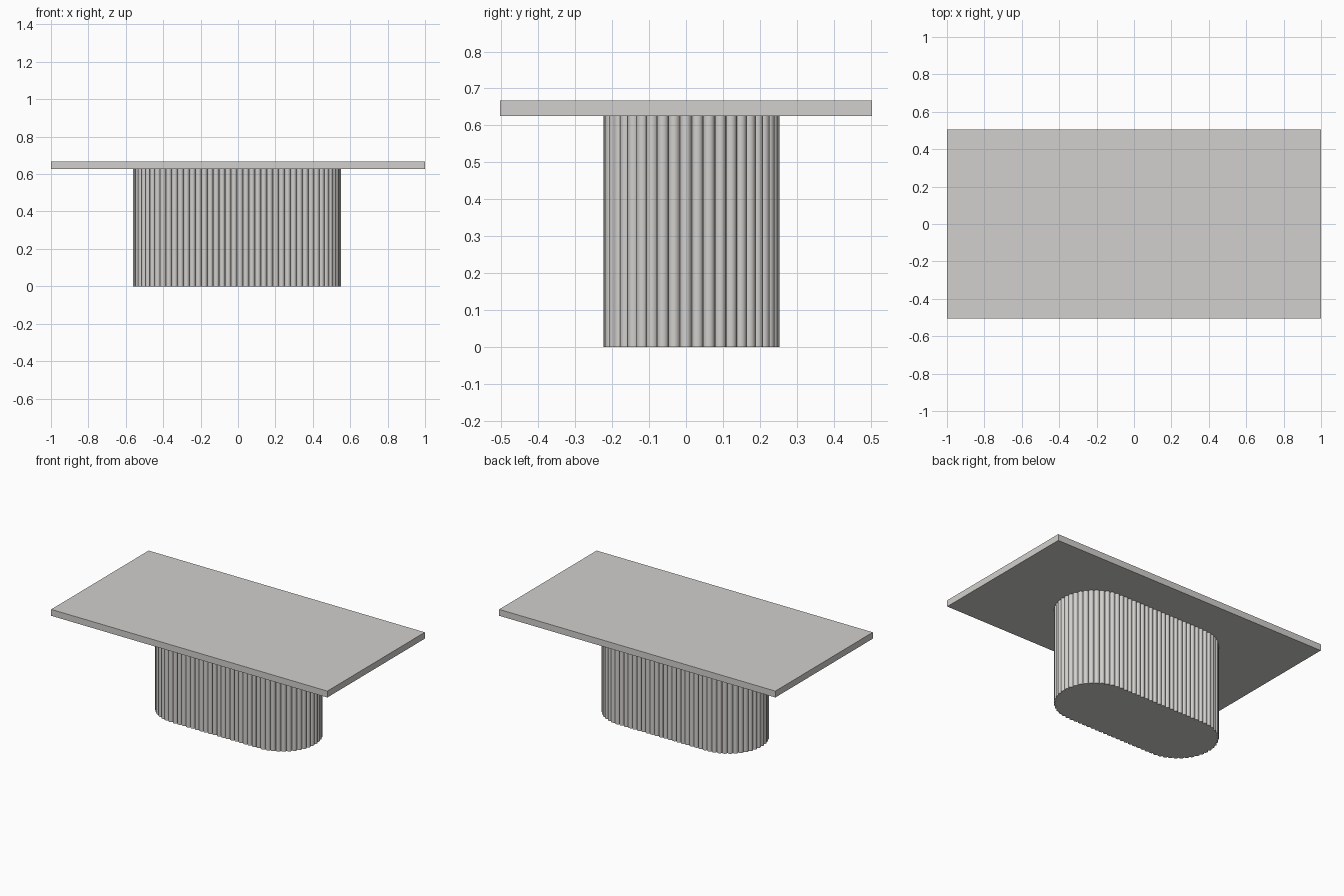
import bpy, bmesh, math

if "Cube" in bpy.data.objects:
    bpy.data.objects.remove(bpy.data.objects["Cube"])

# One warm light grey for the whole table
grey = bpy.data.materials.new("warm light grey")
grey.diffuse_color = (0.64, 0.63, 0.61, 1.0)
grey.use_nodes = True
grey.node_tree.nodes["Principled BSDF"].inputs["Base Color"].default_value = grey.diffuse_color

TOP_Z, UNDER_Z = 0.668, 0.626
CX, CY = -0.005, 0.015            # pedestal is slightly off centre
REEDS, ARC_STEPS = 84, 8
REED_R = 0.0158
HALF_X, HALF_Y = 0.556, 0.2385
R = HALF_Y - REED_R               # radius of the stadium path through reed centres
S = HALF_X - HALF_Y               # half length of the straight sides


def make_object(name, bm):
    bmesh.ops.recalc_face_normals(bm, faces=bm.faces)
    mesh = bpy.data.meshes.new(name)
    bm.to_mesh(mesh)
    bm.free()
    mesh.materials.append(grey)
    obj = bpy.data.objects.new(name, mesh)
    bpy.context.collection.objects.link(obj)
    return obj


def stadium(d):
    """Point and outward angle at distance d along the path, starting at +x end."""
    quarter, side = math.pi * R / 2, 2 * S
    d %= 4 * quarter + 2 * side
    if d < quarter:
        a = d / R
        return S + R * math.cos(a), R * math.sin(a), a
    d -= quarter
    if d < side:
        return S - d, R, math.pi / 2
    d -= side
    if d < 2 * quarter:
        a = math.pi / 2 + d / R
        return -S + R * math.cos(a), R * math.sin(a), a
    d -= 2 * quarter
    if d < side:
        return -S + d, -R, 1.5 * math.pi
    a = 1.5 * math.pi + (d - side) / R
    return S + R * math.cos(a), R * math.sin(a), a


# Table top: plain slab
bm = bmesh.new()
bmesh.ops.create_cube(bm, size=1.0)
for v in bm.verts:
    v.co = (v.co.x * 2.0, v.co.y * 1.008,
            TOP_Z if v.co.z > 0 else UNDER_Z)
make_object("table_top", bm)

# Pedestal: stadium outline made of half-round reeds, extruded up
perimeter = 2 * math.pi * R + 4 * S
bm = bmesh.new()
ring = []
for i in range(REEDS):
    x, y, a = stadium((i + 0.5) * perimeter / REEDS)
    for k in range(ARC_STEPS):
        t = a - math.pi / 2 + math.pi * (k + 0.5) / ARC_STEPS
        ring.append(bm.verts.new((CX + x + REED_R * math.cos(t),
                                  CY + y + REED_R * math.sin(t), 0)))
base = bm.faces.new(ring)
geom = bmesh.ops.extrude_face_region(bm, geom=[base])["geom"]
for v in (g for g in geom if isinstance(g, bmesh.types.BMVert)):
    v.co.z = UNDER_Z
pedestal = make_object("reeded_pedestal", bm)

# Smooth reeds with crisp grooves and ends
bpy.context.view_layer.objects.active = pedestal
pedestal.select_set(True)
bpy.ops.object.shade_smooth_by_angle(angle=math.radians(40))
